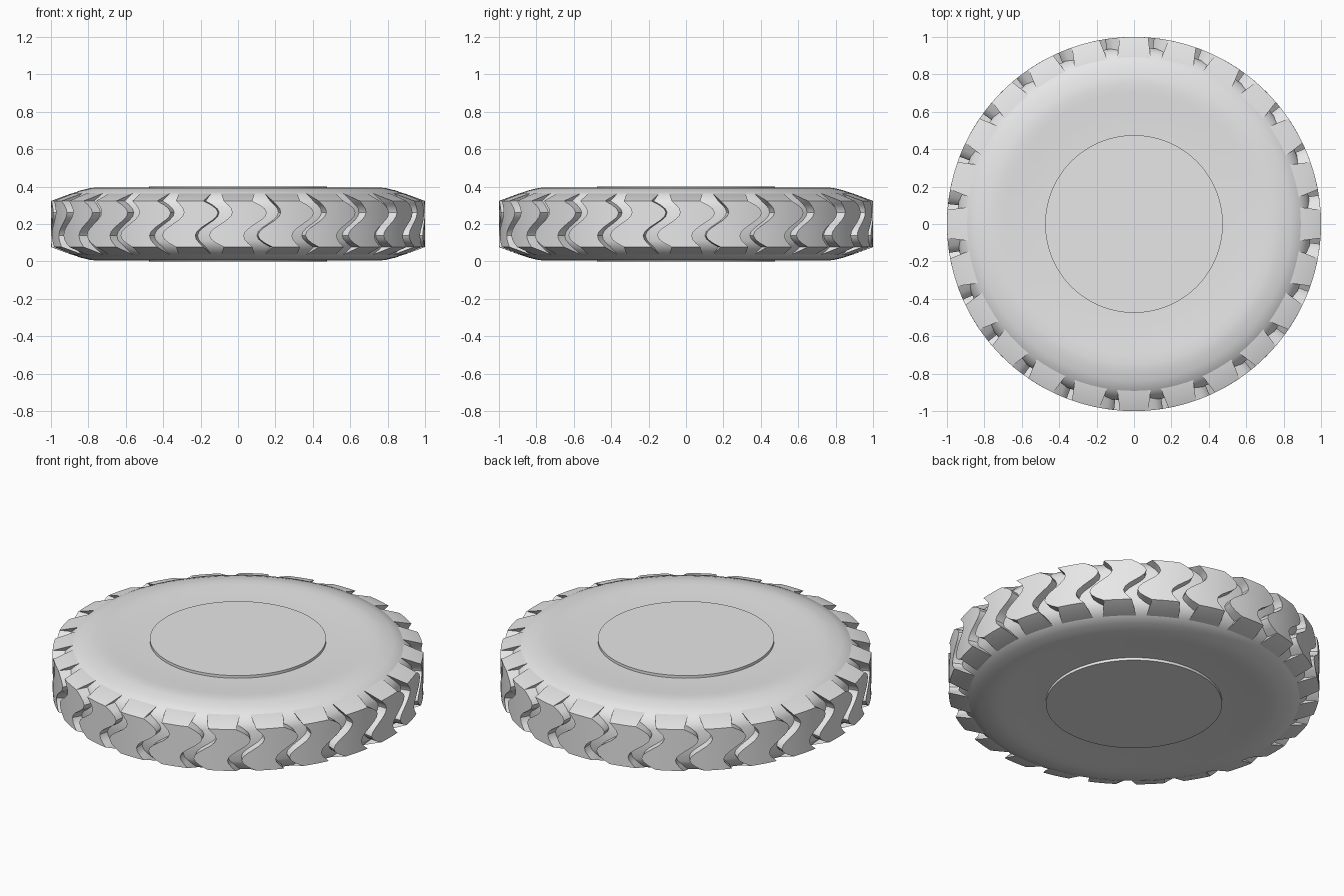
import bpy, bmesh
from math import pi, sin, cos, tau, radians
from mathutils import Matrix

cube = bpy.data.objects.get("Cube")
if cube:
    bpy.data.objects.remove(cube, do_unlink=True)

MID = 0.2          # middle height of the wheel
LUGS = 24
PITCH = tau / LUGS

grey = bpy.data.materials.new("plain_grey")
grey.use_nodes = True
grey.diffuse_color = (0.8, 0.8, 0.8, 1)
grey.node_tree.nodes["Principled BSDF"].inputs["Base Color"].default_value = (0.8, 0.8, 0.8, 1)


def finish(bm, name, angle):
    bmesh.ops.recalc_face_normals(bm, faces=bm.faces)
    mesh = bpy.data.meshes.new(name)
    bm.to_mesh(mesh)
    bm.free()
    mesh.materials.append(grey)
    obj = bpy.data.objects.new(name, mesh)
    bpy.context.collection.objects.link(obj)
    bpy.ops.object.select_all(action='DESELECT')
    obj.select_set(True)
    bpy.context.view_layer.objects.active = obj
    bpy.ops.object.shade_smooth_by_angle(angle=radians(angle))
    return obj


# Tyre body: upper half of the section, mirrored, then spun round the axle
upper = [(0.46, 0.384), (0.53, 0.385), (0.62, 0.389), (0.70, 0.394), (0.75, 0.396),
         (0.79, 0.392), (0.84, 0.38), (0.895, 0.361), (0.93, 0.325), (0.945, 0.29)]
section = upper + [(r, 2 * MID - z) for r, z in reversed(upper)]
bm = bmesh.new()
verts = [bm.verts.new((r, 0, z)) for r, z in section]
edges = [bm.edges.new(pair) for pair in zip(verts, verts[1:] + verts[:1])]
bmesh.ops.spin(bm, geom=verts + edges, cent=(0, 0, 0), axis=(0, 0, 1),
               angle=tau, steps=96, use_merge=True)
bmesh.ops.remove_doubles(bm, verts=bm.verts, dist=0.0001)
finish(bm, "tyre_body", 40)

# Hub disc, standing slightly proud of both sidewalls
bm = bmesh.new()
bmesh.ops.create_cone(bm, cap_ends=True, segments=96, radius1=0.475, radius2=0.475,
                      depth=2 * MID, matrix=Matrix.Translation((0, 0, MID)))
finish(bm, "hub_disc", 30)

# Tread lugs: rows of (radius, height, sideways shift, half width)
HALF = 0.123
STEPS = 12
rows = [(0.895, MID + 0.162, 0, 0.1)]
for i in range(STEPS + 1):
    t = 1 - 2 * i / STEPS
    rows.append((1, MID + HALF * t, 0.062 * sin(pi * t), 0.076 + 0.018 * (1 - t ** 4)))
rows.append((0.895, MID - 0.162, 0, 0.1))

bm = bmesh.new()
for k in range(LUGS):
    grid = []
    for r, z, shift, half in rows:
        angles = [k * PITCH + shift + half * c / 2 for c in range(-2, 3)]
        grid.append([bm.verts.new((r * cos(a), r * sin(a), z)) for a in angles])
    faces = [bm.faces.new((a[c], a[c + 1], b[c + 1], b[c]))
             for a, b in zip(grid, grid[1:]) for c in range(4)]
    rim = [e for e in {e for f in faces for e in f.edges} if e.is_boundary]
    skirt = bmesh.ops.extrude_edge_only(bm, edges=rim)["geom"]
    for v in skirt:
        if isinstance(v, bmesh.types.BMVert):
            v.co.x *= 0.92
            v.co.y *= 0.92
finish(bm, "tread_lugs", 30)
